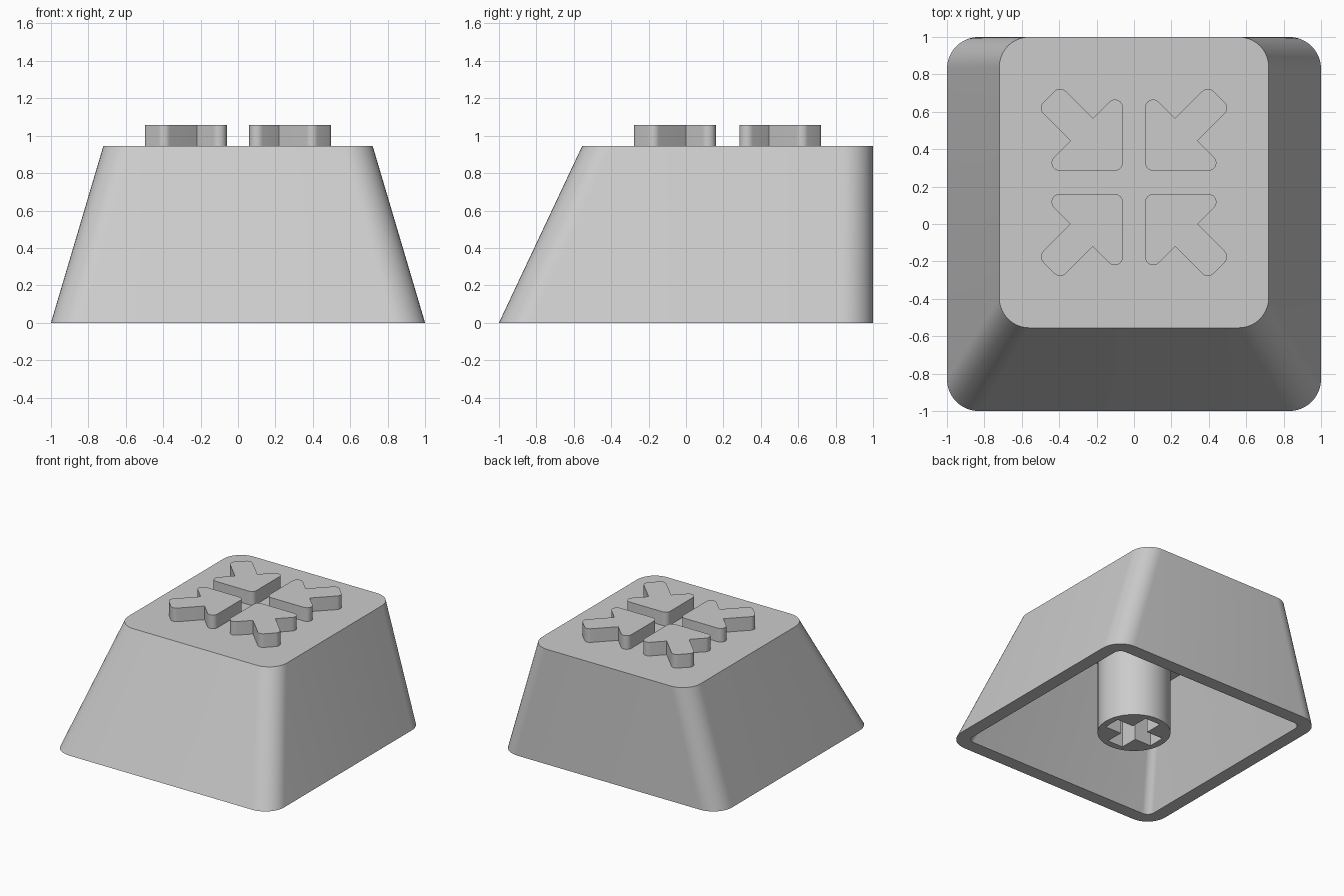
import bpy, bmesh, math
from mathutils import Vector

cube = bpy.data.objects.get("Cube")
if cube:
    bpy.data.objects.remove(cube, do_unlink=True)

# Single plastic material
GREY = (0.6, 0.6, 0.6, 1)
plastic = bpy.data.materials.new("grey_plastic")
plastic.use_nodes = True
plastic.diffuse_color = GREY
plastic.node_tree.nodes["Principled BSDF"].inputs["Base Color"].default_value = GREY


def rounded(points, steps=8):
    """Outline with an arc at every (x, y, radius) corner; radius 0 stays sharp."""
    out = []
    for i, (x, y, r) in enumerate(points):
        p = Vector((x, y))
        if r == 0:
            out.append(p)
            continue
        a = (Vector(points[i - 1][:2]) - p).normalized()
        b = (Vector(points[(i + 1) % len(points)][:2]) - p).normalized()
        half = a.angle(b) / 2
        centre = p + (a + b).normalized() * (r / math.sin(half))
        start = p + a * (r / math.tan(half)) - centre
        end = p + b * (r / math.tan(half)) - centre
        sweep = math.pi - 2 * half
        for k in range(steps + 1):
            t = k / steps
            out.append(centre + (start * math.sin((1 - t) * sweep)
                                 + end * math.sin(t * sweep)) / math.sin(sweep))
    return out


def rounded_box(half_x, front, back, r):
    return rounded([(-half_x, front, r), (half_x, front, r),
                    (half_x, back, r), (-half_x, back, r)], steps=10)


def ring(bm, outline, z):
    return [bm.verts.new((x, y, z)) for x, y in outline]


def bridge(bm, a, b):
    for i in range(len(a)):
        bm.faces.new((a[i - 1], a[i], b[i], b[i - 1]))


def finish(bm, name):
    bmesh.ops.recalc_face_normals(bm, faces=bm.faces)
    mesh = bpy.data.meshes.new(name)
    bm.to_mesh(mesh)
    bm.free()
    mesh.materials.append(plastic)
    obj = bpy.data.objects.new(name, mesh)
    bpy.context.collection.objects.link(obj)
    bpy.ops.object.select_all(action='DESELECT')
    obj.select_set(True)
    bpy.context.view_layer.objects.active = obj
    bpy.ops.object.shade_smooth_by_angle(angle=math.radians(30))


TOP, CEILING = 0.945, 0.835

# Hollow tapered shell with an upright back wall
bm = bmesh.new()
rings = [ring(bm, rounded_box(0.72, -0.555, 1, 0.16), TOP),
         ring(bm, rounded_box(1, -1, 1, 0.17), 0),
         ring(bm, rounded_box(0.89, -0.89, 0.89, 0.06), 0),
         ring(bm, rounded_box(0.635, -0.49, 0.89, 0.06), CEILING)]
for a, b in zip(rings, rings[1:]):
    bridge(bm, a, b)
bm.faces.new(rings[0])
bm.faces.new(rings[-1])
finish(bm, "cap_shell")

# Round stem with a cross-shaped socket in its lower end
bm = bmesh.new()
circle = [(0.275 * math.cos(a), 0.275 * math.sin(a))
          for a in (math.tau * i / 48 for i in range(48))]
L, W = 0.22, 0.07
cross = []
for i in range(4):
    c, s = (1, 0, -1, 0)[i], (0, 1, 0, -1)[i]
    cross += [(x * c - y * s, x * s + y * c) for x, y in ((L, -W), (L, W), (W, W))]
outer, socket = ring(bm, circle, 0), ring(bm, cross, 0)
bridge(bm, outer, ring(bm, circle, CEILING + 0.01))
socket_end = ring(bm, cross, 0.45)
bridge(bm, socket, socket_end)
bm.faces.new(socket_end)
rim = [bm.edges.get((r[i - 1], r[i])) for r in (outer, socket) for i in range(len(r))]
bmesh.ops.triangle_fill(bm, edges=rim, use_beauty=True)
finish(bm, "stem")

# Four raised arrows pointing to the middle of the top
R = 0.042
arrow = rounded([(0, 0, R), (0.44, 0, R), (0.28, 0.16, 0), (0.455, 0.335, R),
                 (0.335, 0.455, R), (0.16, 0.28, 0), (0, 0.44, R)])
for side, sx in (("left", 1), ("right", -1)):
    for end, sy in (("back", 1), ("front", -1)):
        outline = [(sx * (0.06 + x), 0.2225 + sy * (0.0625 + y)) for x, y in arrow]
        bm = bmesh.new()
        low, high = ring(bm, outline, TOP - 0.01), ring(bm, outline, 1.057)
        bridge(bm, low, high)
        bm.faces.new(low)
        bm.faces.new(high)
        finish(bm, f"arrow_{end}_{side}")
